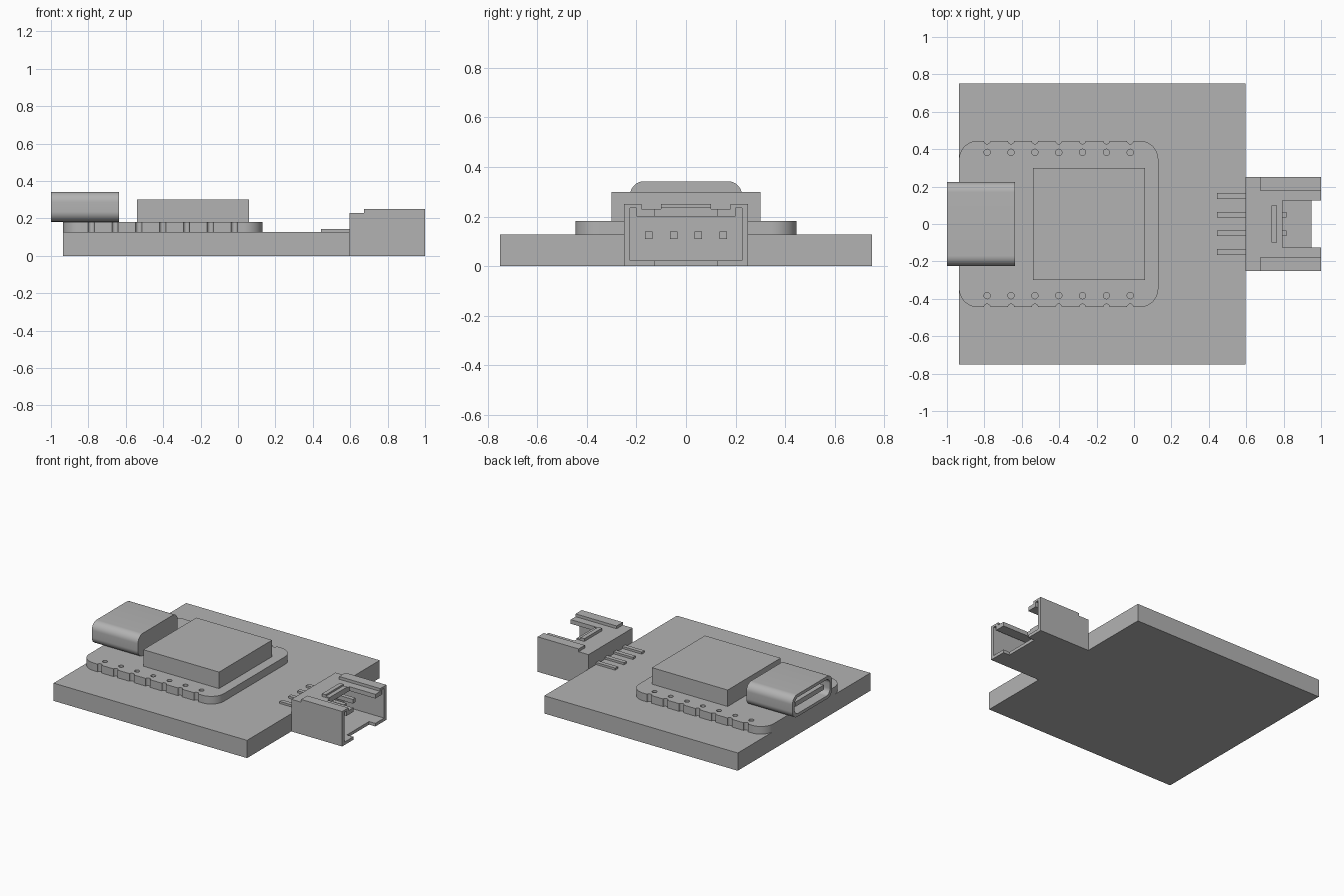
import bpy, bmesh, math

cube = bpy.data.objects.get("Cube")
if cube:
    bpy.data.objects.remove(cube, do_unlink=True)

GREY = (0.45, 0.45, 0.45, 1)
mat = bpy.data.materials.new("plain grey")
mat.use_nodes = True
mat.diffuse_color = GREY
mat.node_tree.nodes["Principled BSDF"].inputs["Base Color"].default_value = GREY


def make(name, bm):
    bmesh.ops.recalc_face_normals(bm, faces=bm.faces)
    mesh = bpy.data.meshes.new(name)
    bm.to_mesh(mesh)
    bm.free()
    ob = bpy.data.objects.new(name, mesh)
    bpy.context.collection.objects.link(ob)
    mesh.materials.append(mat)
    return ob


def box(name, x, y, z):
    bm = bmesh.new()
    bmesh.ops.create_cube(bm, size=1)
    for v in bm.verts:
        v.co = [lo + (c + 0.5) * (hi - lo) for c, (lo, hi) in zip(v.co, (x, y, z))]
    return make(name, bm)


def rounded(name, a, b, r, depth, axis):
    """Rounded rectangle over ranges a and b, extruded over depth along axis x or z."""
    pts = []
    for i, (cx, cy) in enumerate(((a[1] - r, b[1] - r), (a[0] + r, b[1] - r),
                                  (a[0] + r, b[0] + r), (a[1] - r, b[0] + r))):
        for k in range(13):
            t = math.pi / 2 * (i + k / 12)
            pts.append((cx + r * math.cos(t), cy + r * math.sin(t)))
    bm = bmesh.new()
    place = (lambda p, d: (d, *p)) if axis == "x" else (lambda p, d: (*p, d))
    face = bm.faces.new([bm.verts.new(place(p, depth[0])) for p in pts])
    new = bmesh.ops.extrude_face_region(bm, geom=[face])["geom"]
    shift = place((0, 0), depth[1] - depth[0])
    bmesh.ops.translate(bm, vec=shift, verts=[g for g in new if isinstance(g, bmesh.types.BMVert)])
    return make(name, bm)


def combine(ob, other, operation):
    mod = ob.modifiers.new("combine", "BOOLEAN")
    mod.operation, mod.solver, mod.object = operation, "EXACT", other
    deps = bpy.context.evaluated_depsgraph_get()
    ob.data = bpy.data.meshes.new_from_object(ob.evaluated_get(deps))
    ob.modifiers.clear()
    bpy.data.objects.remove(other, do_unlink=True)


def smooth(ob):
    bpy.ops.object.select_all(action="DESELECT")
    ob.select_set(True)
    bpy.context.view_layer.objects.active = ob
    bpy.ops.object.shade_smooth_by_angle(angle=math.radians(30))


# Carrier board
box("base_board", (-0.935, 0.597), (-0.75, 0.75), (0, 0.127))

# Module board with pin holes and castellated edges
module = rounded("module_board", (-0.935, 0.13), (-0.445, 0.445), 0.1, (0.127, 0.182), "z")
bm = bmesh.new()
for i in range(7):
    for y in (-0.445, -0.383, 0.383, 0.445):
        ring = bmesh.ops.create_cone(bm, cap_ends=True, segments=20, radius1=0.017,
                                     radius2=0.017, depth=0.2)["verts"]
        bmesh.ops.translate(bm, verts=ring, vec=(-0.785 + i * 0.1275, y, 0.16))
combine(module, make("hole_cutter", bm), "DIFFERENCE")
smooth(module)

# Metal shield
box("shield_can", (-0.54, 0.06), (-0.3, 0.3), (0.182, 0.3))

# Charging port: rounded shell, hollow, with a tongue inside
port = rounded("port_shell", (-0.225, 0.225), (0.182, 0.342), 0.055, (-1, -0.635), "x")
hollow = rounded("port_cutter", (-0.2, 0.2), (0.204, 0.32), 0.04, (-1.1, -0.7), "x")
combine(port, hollow, "DIFFERENCE")
smooth(port)
box("port_tongue", (-0.98, -0.69), (-0.16, 0.16), (0.245, 0.279))

# Cable socket: body plus top rails, then cavity, side slots and notches
socket = box("cable_socket", (0.597, 1), (-0.25, 0.25), (0, 0.23))
for s in (-1, 1):
    rail = sorted((s * 0.18, s * 0.25))
    combine(socket, box("rail", (0.675, 1), rail, (0.1, 0.25)), "UNION")
combine(socket, box("latch_bar", (0.735, 0.765), (-0.1, 0.1), (0.2, 0.25)), "UNION")
cuts = [((0.68, 1.1), (-0.225, 0.225), (0.022, 0.2)),
        ((0.795, 1.1), (-0.125, 0.125), (0.15, 0.3)),
        ((0.95, 1.1), (-0.125, 0.125), (-0.1, 0.1)),
        ((0.68, 1.1), (-0.225, -0.2), (0.15, 0.235)),
        ((0.68, 1.1), (0.2, 0.225), (0.15, 0.235))]
for cut in cuts:
    combine(socket, box("socket_cutter", *cut), "DIFFERENCE")
box("latch_step", (0.765, 0.795), (-0.1, 0.1), (0.225, 0.238))

# Socket contacts and solder legs
for i in range(4):
    y = -0.15 + i * 0.1
    box(f"contact_{i + 1}", (0.67, 0.815), (y - 0.015, y + 0.015), (0.11, 0.14))
    box(f"solder_leg_{i + 1}", (0.445, 0.61), (y - 0.015, y + 0.015), (0.12, 0.142))
